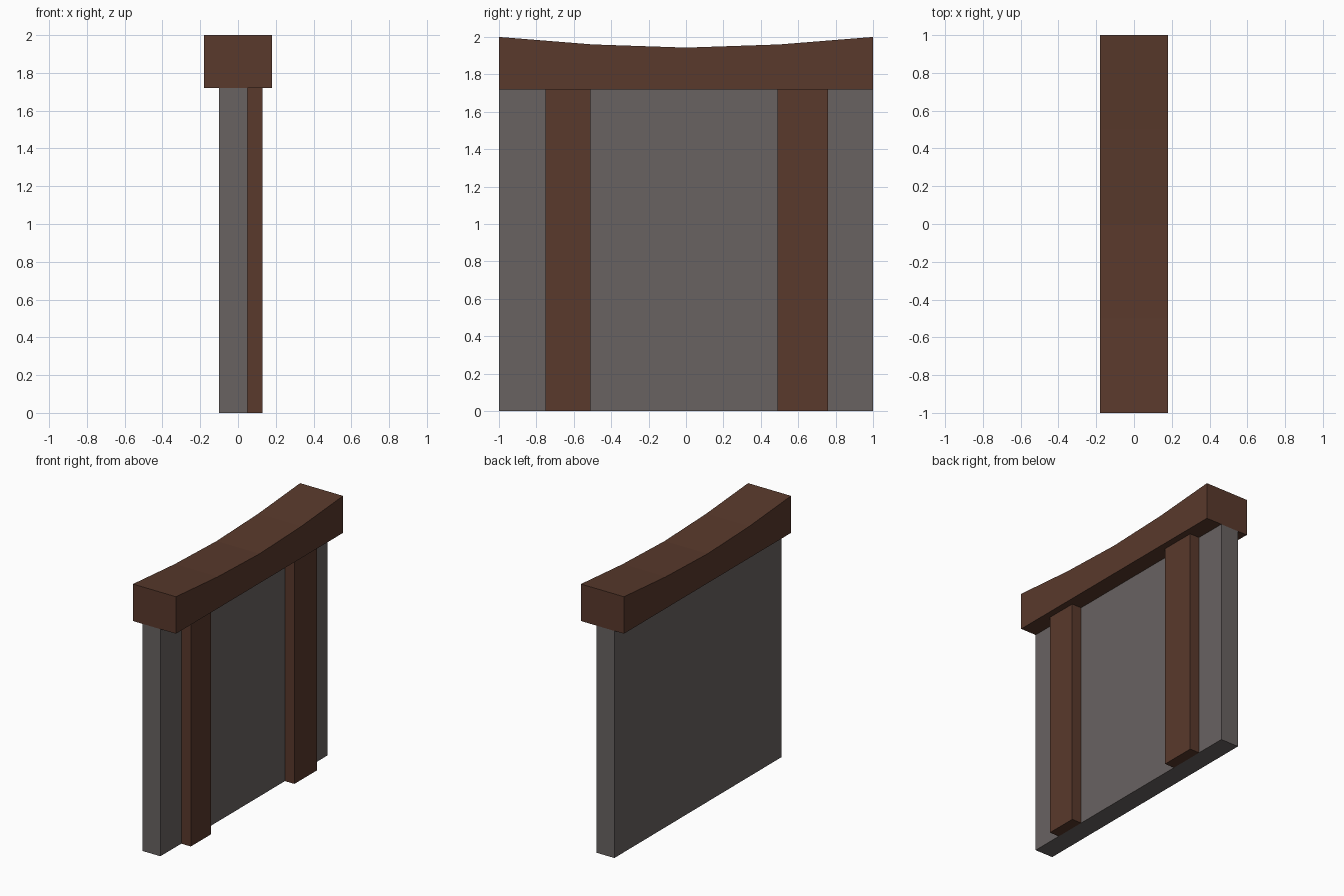
import bpy

cube = bpy.data.objects.get("Cube")
if cube:
    bpy.data.objects.remove(cube, do_unlink=True)


def material(name, rgb):
    mat = bpy.data.materials.new(name)
    mat.use_nodes = True
    color = (*rgb, 1)
    mat.diffuse_color = color
    mat.node_tree.nodes["Principled BSDF"].inputs["Base Color"].default_value = color
    return mat


def extrude_profile(name, profile, x0, x1, mat):
    """Extrude a counter-clockwise (y, z) outline from x0 to x1."""
    n = len(profile)
    verts = [(x, y, z) for x in (x0, x1) for y, z in profile]
    faces = [list(range(n))[::-1], list(range(n, 2 * n))]
    faces += [(i, (i + 1) % n, (i + 1) % n + n, i + n) for i in range(n)]
    mesh = bpy.data.meshes.new(name)
    mesh.from_pydata(verts, [], faces)
    mesh.materials.append(mat)
    obj = bpy.data.objects.new(name, mesh)
    bpy.context.collection.objects.link(obj)
    return obj


def rectangle(y0, y1, z0, z1):
    return [(y0, z0), (y1, z0), (y1, z1), (y0, z1)]


wood = material("dark brown wood", (0.1, 0.041, 0.025))
plaster = material("warm grey plaster", (0.14, 0.123, 0.121))
BEAM_Z = 1.72

# Wall panel
extrude_profile("wall_panel", rectangle(-1, 1, 0, BEAM_Z), -0.1, 0.05, plaster)

# Posts standing against one face of the wall
for name, y0, y1 in (("front_post", -0.75, -0.51), ("back_post", 0.49, 0.76)):
    extrude_profile(name, rectangle(y0, y1, 0, BEAM_Z), 0.05, 0.13, wood)

# Top beam with a sagging upper edge
sag = [(1, 2), (0.5, 1.96), (0, 1.943), (-0.5, 1.96), (-1, 2)]
extrude_profile("top_beam", [(-1, BEAM_Z), (1, BEAM_Z)] + sag, -0.18, 0.18, wood)
